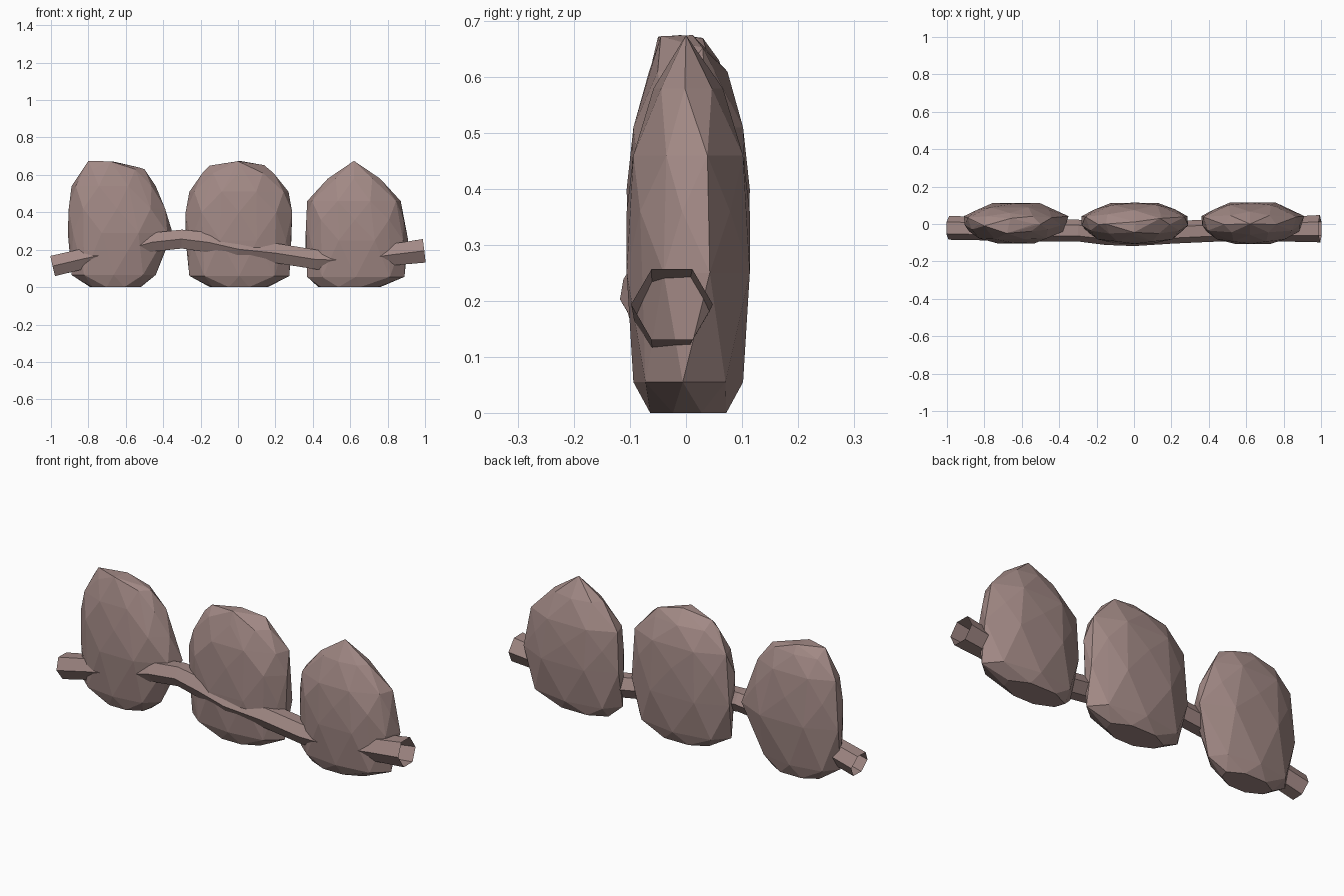
import bpy, bmesh, math
from mathutils import Vector

if "Cube" in bpy.data.objects:
    bpy.data.objects.remove(bpy.data.objects["Cube"])

mat = bpy.data.materials.new("dusty_brown")
mat.diffuse_color = (0.36, 0.25, 0.235, 1)
mat.use_nodes = True
mat.node_tree.nodes["Principled BSDF"].inputs["Base Color"].default_value = mat.diffuse_color

# two alternating cross-sections (fractions of half width / half depth)
SEC_A = [(1, .35), (.45, 1), (-.45, 1), (-1, .35), (-.9, -.4), (-.35, -1), (.35, -1), (.9, -.4)]
SEC_B = [(1, -.1), (.75, .68), (0, 1), (-.75, .68), (-1, -.1), (-.7, -.78), (0, -1), (.7, -.78)]


def finish(bm, name):
    bmesh.ops.recalc_face_normals(bm, faces=bm.faces)
    me = bpy.data.meshes.new(name)
    bm.to_mesh(me)
    bm.free()
    me.materials.append(mat)
    ob = bpy.data.objects.new(name, me)
    bpy.context.collection.objects.link(ob)
    return ob


def stone(name, rings, top):
    """Faceted slab: hull of rings (z, x_left, x_right, y_half) plus top points."""
    bm = bmesh.new()
    for i, (z, xl, xr, d) in enumerate(rings):
        cx, w = (xl + xr) / 2, (xr - xl) / 2
        for fx, fy in (SEC_A, SEC_B)[i % 2]:
            bm.verts.new((cx + fx * w, 0.004 + fy * d, z))
    for p in top:
        bm.verts.new(p)
    res = bmesh.ops.convex_hull(bm, input=bm.verts)
    dead = [v for v in set(res["geom_interior"] + res["geom_unused"])
            if isinstance(v, bmesh.types.BMVert) and v.is_valid]
    bmesh.ops.delete(bm, geom=dead, context='VERTS')
    return finish(bm, name)


# three flattened stones
stone("stone_left", [
    (0.0, -.79, -.52, .065), (.065, -.89, -.44, .092), (.29, -.91, -.35, .108),
    (.42, -.905, -.39, .104), (.54, -.89, -.44, .085), (.63, -.83, -.50, .055)],
    [(-.80, -.01, .675), (-.68, -.05, .672), (-.66, .03, .67), (-.53, 0, .64)])
stone("stone_middle", [
    (0.0, -.15, .16, .068), (.06, -.26, .275, .098), (.25, -.28, .285, .108),
    (.40, -.28, .29, .11), (.51, -.26, .27, .098), (.61, -.19, .19, .07)],
    [(-.15, .0, .65), (0, -.045, .673), (.01, .012, .675), (.14, .03, .652)])
stone("stone_right", [
    (0.0, .43, .76, .068), (.055, .37, .89, .098), (.25, .36, .91, .11),
    (.36, .365, .885, .11), (.46, .37, .87, .098), (.58, .48, .76, .062)],
    [(.62, 0, .675)])

# bent hexagonal branch, open at both ends: (x, y, z, radius)
path = [(-.99, -.02, .113, .064), (-.82, -.025, .153, .062), (-.62, -.032, .195, .062),
        (-.46, -.035, .24, .058), (-.30, -.035, .257, .058), (-.15, -.05, .238, .062),
        (0, -.058, .203, .06), (.20, -.045, .182, .06), (.42, -.035, .147, .06),
        (.62, -.03, .145, .06), (.82, -.028, .173, .066), (.995, -.025, .194, .073)]
bm = bmesh.new()
rings = []
for i, (x, y, z, r) in enumerate(path):
    a, b = path[max(i - 1, 0)], path[min(i + 1, len(path) - 1)]
    t = (Vector(b[:3]) - Vector(a[:3])).normalized()
    up = t.cross(Vector((0, 1, 0))) * -1
    up.normalize()
    side = t.cross(up)
    rings.append([bm.verts.new(Vector((x, y, z)) + side * r * math.cos(k * math.pi / 3)
                               + up * r * math.sin(k * math.pi / 3)) for k in range(6)])
for r0, r1 in zip(rings, rings[1:]):
    for k in range(6):
        bm.faces.new((r0[k], r0[(k + 1) % 6], r1[(k + 1) % 6], r1[k]))
finish(bm, "branch")
